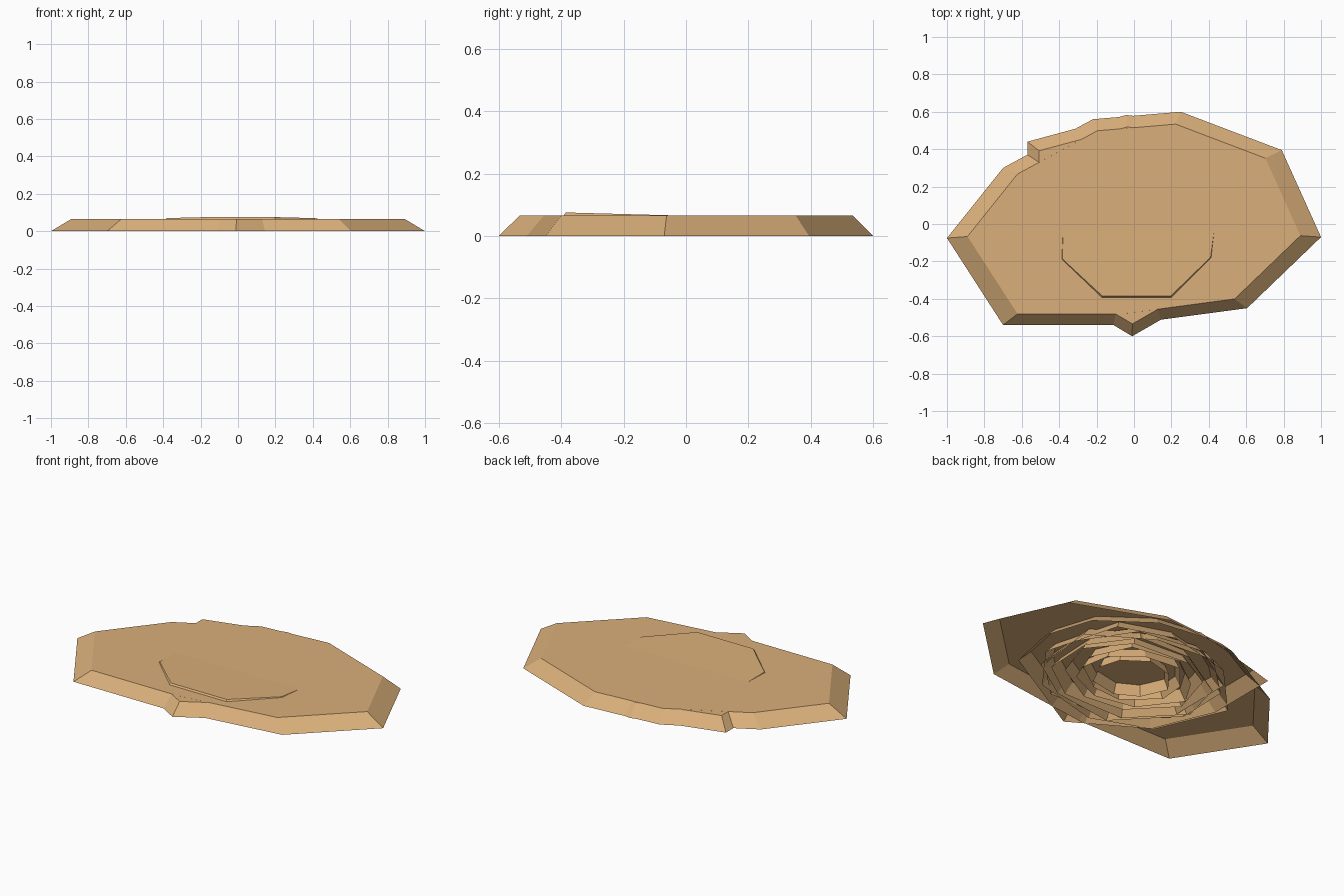
import bpy, math, random

if "Cube" in bpy.data.objects:
    bpy.data.objects.remove(bpy.data.objects["Cube"])

random.seed(4)
HEIGHT = 0.066   # height of every slab shell
TAPER = 0.89     # top outline relative to the rim

stone = bpy.data.materials.new("sandy tan")
stone.diffuse_color = (0.70, 0.43, 0.195, 1)
stone.use_nodes = True
stone.node_tree.nodes["Principled BSDF"].inputs["Base Color"].default_value = stone.diffuse_color


def shell(name, rim, drop=0.0, tilt=0.0):
    """Tapered slab, open underneath; tilt raises the front edge."""
    n = len(rim)
    low = [(x, y, max(0, -tilt * y)) for x, y in rim]
    top = [(x * TAPER, y * TAPER, HEIGHT - drop - tilt * y * TAPER) for x, y in rim]
    faces = [(i, (i + 1) % n, n + (i + 1) % n, n + i) for i in range(n)]
    faces.append(tuple(range(n, 2 * n)))
    mesh = bpy.data.meshes.new(name)
    mesh.from_pydata(low + top, [], faces)
    mesh.materials.append(stone)
    bpy.context.collection.objects.link(bpy.data.objects.new(name, mesh))


def rough_ring(radius, squash, sides=8):
    """Irregular polygon outline, counter-clockwise."""
    turn = random.uniform(0, math.tau)
    pts = []
    for i in range(sides):
        a = turn + math.tau * (i + random.uniform(-0.15, 0.15)) / sides
        r = radius * random.uniform(0.93, 1.07)
        pts.append((r * math.cos(a), r * squash * math.sin(a)))
    return pts


# Widest slab
shell("outer_slab", [(1, -.07), (.79, .395), (.25, .6), (-.22, .56), (-.7, .3),
                     (-1, -.075), (-.7, -.54), (-.07, -.54), (.605, -.45)])

# Second slab, its corners poke out past the first
shell("second_slab", [(-.01, -.6), (.6, -.25), (.66, .05), (.57, .33), (.28, .54),
                      (-.04, .583), (-.57, .44), (-.57, .0), (-.42, -.355)], drop=0.0002)

# Slightly tilted slab whose front edge rises through the top
shell("tilted_slab", [(.22, -.433), (.46, -.2), (.5, .1), (.3, .4), (-.1, .46),
                      (-.42, .25), (-.43, -.21), (-.19, -.433)], drop=0.001, tilt=0.027)

# Smaller slabs nested underneath
for i, radius in enumerate((.58, .53, .47, .41, .35, .29, .23)):
    shell(f"inner_slab_{i + 1}", rough_ring(radius, 0.84), drop=0.001 * (i + 1))
